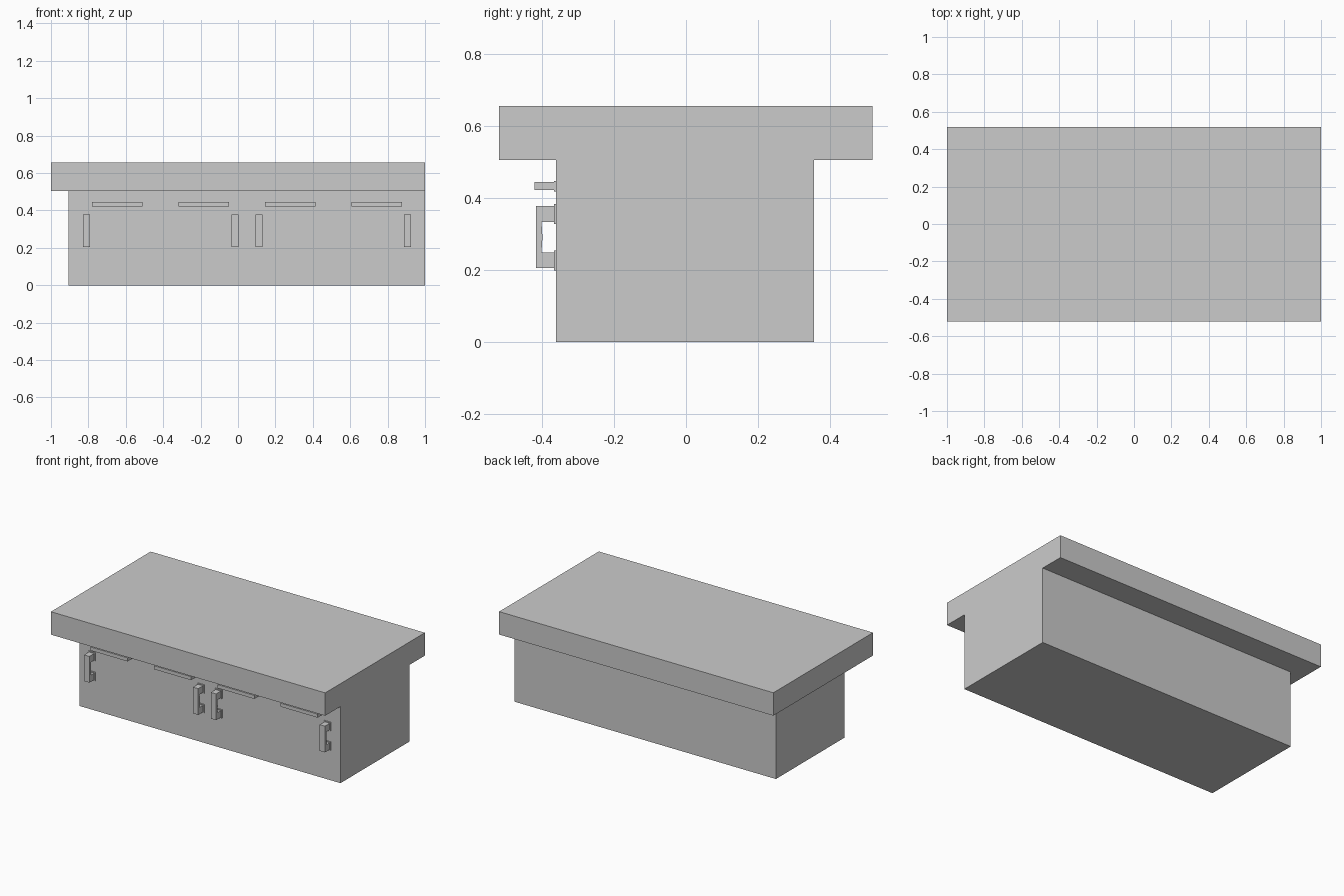
import bpy, bmesh
from mathutils import Vector

if "Cube" in bpy.data.objects:
    bpy.data.objects.remove(bpy.data.objects["Cube"])

FRONT = -0.361   # front face of the cabinet
MID = 0.048      # mirror line of the handles


def box(name, lo, hi):
    lo, hi = Vector(lo), Vector(hi)
    bm = bmesh.new()
    bmesh.ops.create_cube(bm, size=1)
    for v in bm.verts:
        v.co = Vector(((lo[i] + hi[i]) / 2 + v.co[i] * (hi[i] - lo[i])) for i in range(3))
    finish(name, bm)


def finish(name, bm):
    bmesh.ops.recalc_face_normals(bm, faces=bm.faces)
    me = bpy.data.meshes.new(name)
    bm.to_mesh(me)
    bm.free()
    ob = bpy.data.objects.new(name, me)
    bpy.context.collection.objects.link(ob)


def handle(name, cx, cz, length, width, depth, vertical, inset):
    """C-shaped pull with a thin mounting plate under each foot."""
    def place(along, across, out):
        a, b = (across, along) if vertical else (along, across)
        return Vector((cx + a, FRONT - out, cz + b))

    bm = bmesh.new()
    h = length / 2
    e, foot, bar = h - inset, 0.044, 0.015
    # C profile (along, out), swept across the width
    profile = [(-e, 0), (-e, depth), (e, depth), (e, 0), (e - foot, 0),
               (e - foot, depth - bar), (0, depth - bar - 0.003),
               (foot - e, depth - bar), (foot - e, 0)]
    w = width / 2 - inset
    face = bm.faces.new([bm.verts.new(place(a, -w, o)) for a, o in profile])
    new = bmesh.ops.extrude_face_region(bm, geom=[face])["geom"]
    shift = place(0, w, 0) - place(0, -w, 0)
    bmesh.ops.translate(bm, vec=shift, verts=[g for g in new if isinstance(g, bmesh.types.BMVert)])
    # mounting plates
    for s in (-1, 1):
        c = s * (h - inset - foot / 2)
        lo = place(c - foot / 2 - inset, -width / 2, 0)
        hi = place(c + foot / 2 + inset, width / 2, 0.006)
        verts = bmesh.ops.create_cube(bm, size=1)["verts"]
        for v in verts:
            v.co = Vector(((lo[i] + hi[i]) / 2 + v.co[i] * (hi[i] - lo[i])) for i in range(3))
    finish(name, bm)


# Main volumes: cabinet is flush with the worktop at the right end
box("cabinet_body", (-0.905, FRONT, 0), (1, 0.356, 0.505))
box("worktop", (-1, -0.52, 0.505), (1, 0.518, 0.656))

# Handles, mirrored about the middle of the cabinet
for side, s in (("left", -1), ("right", 1)):
    for pos, off in (("inner", 0.231), ("outer", 0.693)):
        handle(f"drawer_handle_{side}_{pos}", MID + s * off, 0.433, 0.275, 0.029, 0.06, False, 0.003)
    for pos, off in (("inner", 0.065), ("outer", 0.859)):
        handle(f"door_handle_{side}_{pos}", MID + s * off, 0.291, 0.185, 0.05, 0.056, True, 0.006)
